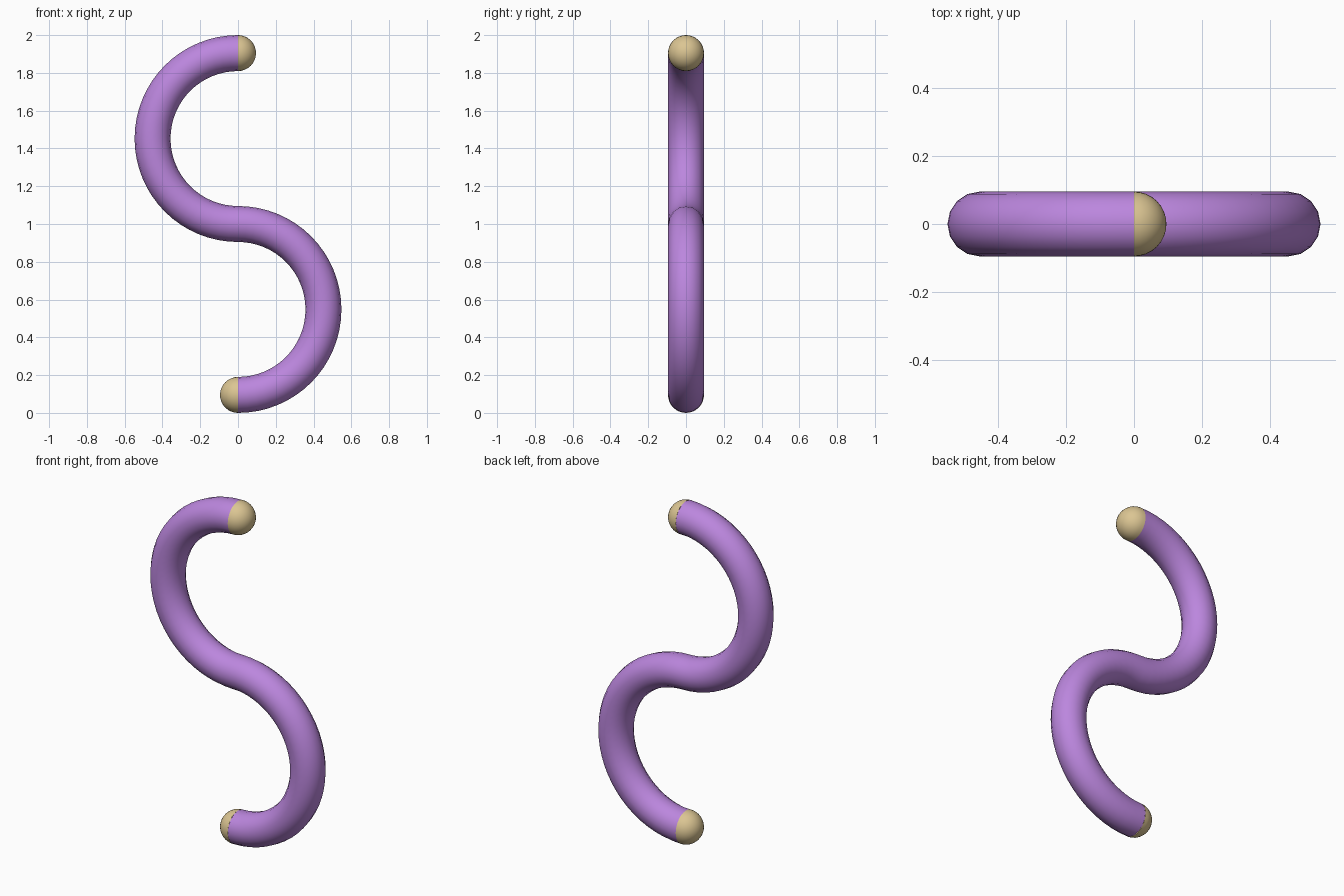
import bpy, bmesh, math
from mathutils import Vector, Matrix

if "Cube" in bpy.data.objects:
    bpy.data.objects.remove(bpy.data.objects["Cube"])

BEND, TUBE = 0.4524, 0.0952      # bend radius, tube radius
SIDES, STEPS = 16, 32            # tube sides, steps per half circle


def material(name, rgb):
    m = bpy.data.materials.new(name)
    m.diffuse_color = (*rgb, 1)
    m.use_nodes = True
    m.node_tree.nodes["Principled BSDF"].inputs["Base Color"].default_value = m.diffuse_color
    return m


def finish(bm, name, mat):
    bmesh.ops.recalc_face_normals(bm, faces=bm.faces)
    for f in bm.faces:
        f.smooth = True
    me = bpy.data.meshes.new(name)
    bm.to_mesh(me)
    bm.free()
    me.materials.append(mat)
    ob = bpy.data.objects.new(name, me)
    bpy.context.collection.objects.link(ob)
    return ob


purple = material("purple", (0.50, 0.24, 0.73))
tan = material("tan", (0.71, 0.56, 0.29))

# S-shaped centre line: (point, outward direction) down two half circles
path = []
for i in range(2 * STEPS + 1):
    a = math.pi / 2 + math.pi * i / STEPS
    side = 1
    if i > STEPS:                       # lower half bends the other way
        a, side = math.pi / 2 - math.pi * (i - STEPS) / STEPS, -1
    out = Vector((math.cos(a), 0, math.sin(a)))
    path.append((Vector((0, 0, 1 + side * BEND)) + out * BEND, out * side))

# Tube: rings along the centre line, bridged with quads
bm = bmesh.new()
rings = []
for p, out in path:
    ring = []
    for k in range(SIDES):
        t = 2 * math.pi * k / SIDES
        ring.append(bm.verts.new(p + TUBE * (out * math.cos(t) + Vector((0, math.sin(t), 0)))))
    rings.append(ring)
for a, b in zip(rings, rings[1:]):
    for k in range(SIDES):
        n = (k + 1) % SIDES
        bm.faces.new((a[k], a[n], b[n], b[k]))
finish(bm, "curved_tube", purple)

# Rounded end caps: half balls facing along x
for name, z, d in (("top_end_cap", 2 - TUBE, 1), ("bottom_end_cap", TUBE, -1)):
    bm = bmesh.new()
    bmesh.ops.create_uvsphere(bm, u_segments=32, v_segments=16, radius=TUBE,
                              matrix=Matrix.Rotation(math.pi / 2, 4, 'Y'))
    bmesh.ops.delete(bm, geom=[v for v in bm.verts if v.co.x * d < -1e-4], context='VERTS')
    ob = finish(bm, name, tan)
    ob.location = (0, 0, z)
